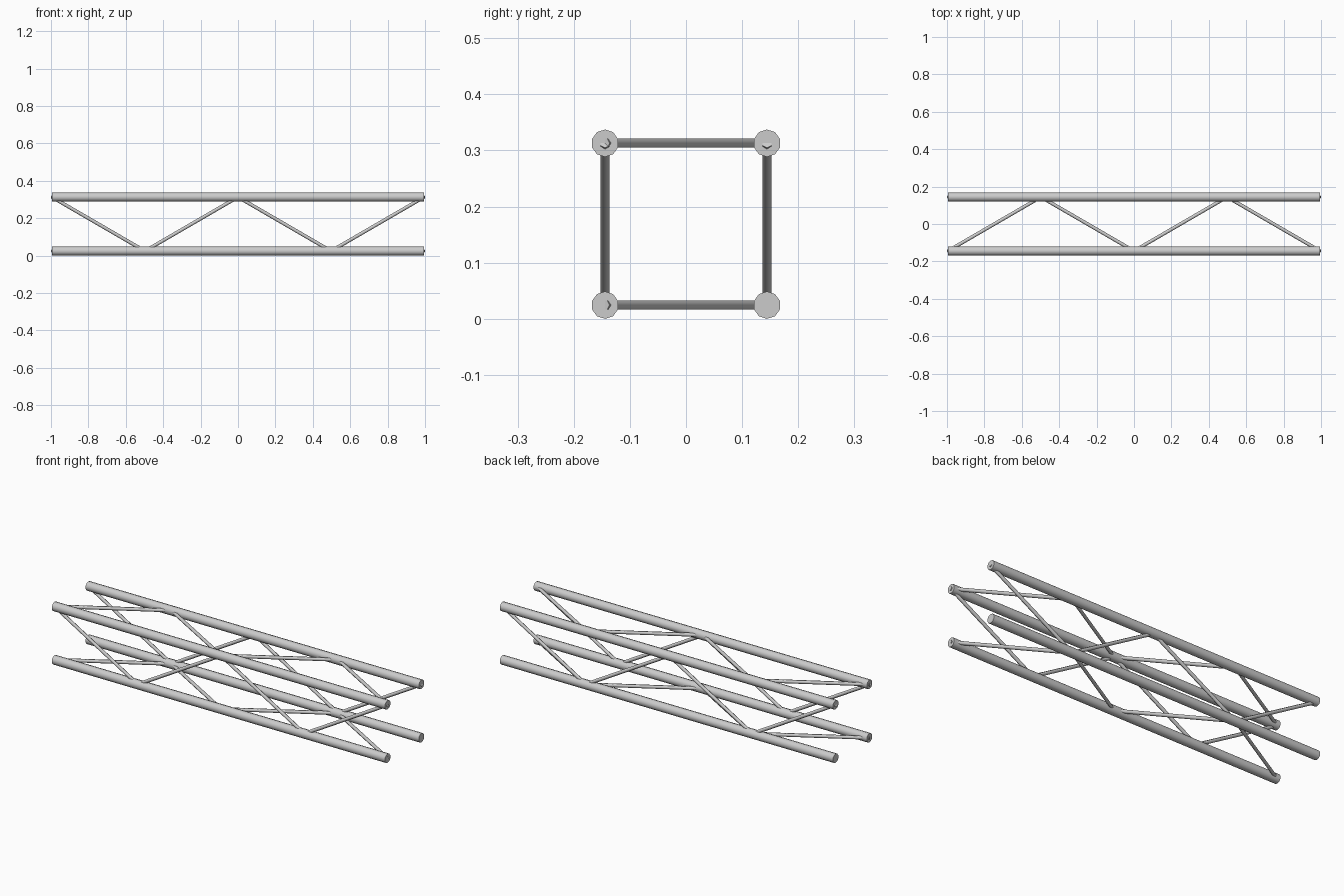
import bpy, bmesh, math
from mathutils import Vector

if "Cube" in bpy.data.objects:
    bpy.data.objects.remove(bpy.data.objects["Cube"])

HALF = 0.9953          # half length of the main tubes
SIDE = 0.1443          # half spacing between tube centres
R_CHORD, R_BRACE = 0.0244, 0.0093
MID_Z = R_CHORD + SIDE

metal = bpy.data.materials.new("light_metal")
metal.diffuse_color = (0.8, 0.8, 0.82, 1)
metal.use_nodes = True
metal.node_tree.nodes["Principled BSDF"].inputs["Base Color"].default_value = metal.diffuse_color


def tube(name, a, b, normal, radius, sides):
    """Capped tube from a to b with smooth sides, a corner lying in the plane of 'normal'."""
    a, b, n = Vector(a), Vector(b), Vector(normal)
    u = n.cross((b - a).normalized())
    bm = bmesh.new()
    rings = []
    for p in (a, b):
        ring = []
        for i in range(sides):
            t = 2 * math.pi * i / sides
            ring.append(bm.verts.new(p + radius * (u * math.cos(t) + n * math.sin(t))))
        rings.append(ring)
    r0, r1 = rings
    for i in range(sides):
        j = (i + 1) % sides
        bm.faces.new((r0[i], r0[j], r1[j], r1[i])).smooth = True
    # flat caps with sharp rims
    for ring in rings:
        cap = bm.faces.new(ring)
        for e in cap.edges:
            e.smooth = False
    bmesh.ops.recalc_face_normals(bm, faces=bm.faces)
    mesh = bpy.data.meshes.new(name)
    bm.to_mesh(mesh)
    bm.free()
    mesh.materials.append(metal)
    ob = bpy.data.objects.new(name, mesh)
    bpy.context.collection.objects.link(ob)
    return ob


# Four main tubes
for yn, sy in (("front", -1), ("back", 1)):
    for zn, sz in (("bottom", -1), ("top", 1)):
        y, z = sy * SIDE, MID_Z + sz * SIDE
        tube(f"main_tube_{yn}_{zn}", (-HALF, y, z), (HALF, y, z), (0, 1, 0), R_CHORD, 10)

# Zigzag braces, four on each side of the truss
xs = [HALF * (k / 2 - 1) for k in range(5)]
for k in range(4):
    s0 = 1 if k % 2 == 0 else -1
    x0, x1 = xs[k], xs[k + 1]
    for label, s in (("front", -1), ("back", 1)):
        tube(f"brace_{label}_{k + 1}", (x0, s * SIDE, MID_Z + s0 * SIDE),
             (x1, s * SIDE, MID_Z - s0 * SIDE), (0, 1, 0), R_BRACE, 6)
    for label, s in (("bottom", -1), ("top", 1)):
        tube(f"brace_{label}_{k + 1}", (x0, -s0 * SIDE, MID_Z + s * SIDE),
             (x1, s0 * SIDE, MID_Z + s * SIDE), (0, 0, 1), R_BRACE, 6)
